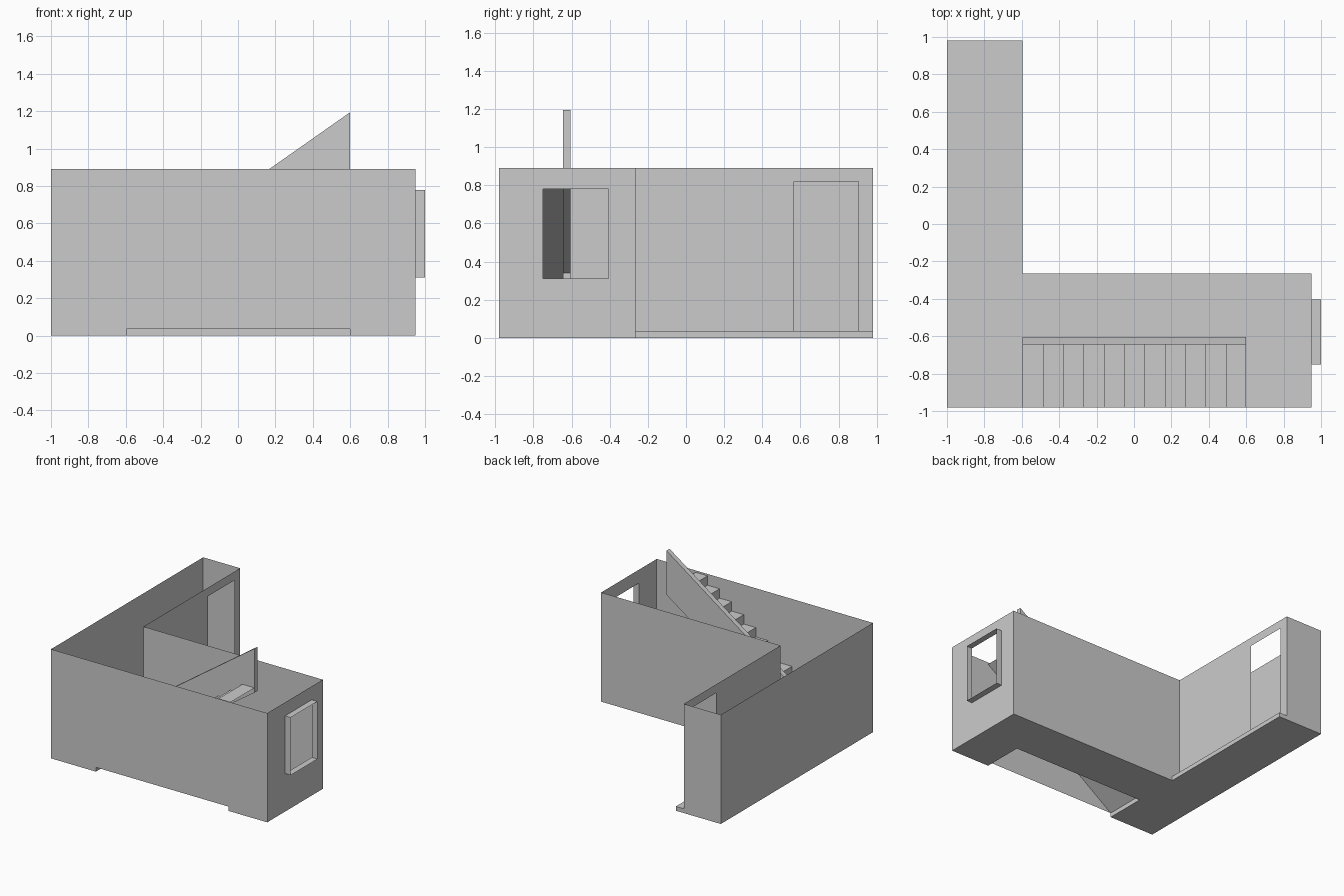
import bpy

if "Cube" in bpy.data.objects:
    bpy.data.objects.remove(bpy.data.objects["Cube"])

FLOOR, TOP = 0.035, 0.89
XL, XR, XIN = -1.0, 0.95, -0.667      # left, right and inner hall wall planes
YF, YB, YIN = -0.98, 0.98, -0.265     # front, far end and inner room wall planes


def make(name, verts, faces):
    me = bpy.data.meshes.new(name)
    me.from_pydata(verts, [], faces)
    me.update()
    ob = bpy.data.objects.new(name, me)
    bpy.context.collection.objects.link(ob)
    return ob


def prism(name, profile, a, b, axis):
    """Closed solid: a 2D profile extruded from a to b along 'y' or 'z'."""
    def place(p, d):
        return (p[0], d, p[1]) if axis == 'y' else (p[0], p[1], d)
    n = len(profile)
    verts = [place(p, d) for d in (a, b) for p in profile]
    faces = [tuple(range(n))[::-1], tuple(range(n, 2 * n))]
    faces += [(i, (i + 1) % n, (i + 1) % n + n, i + n) for i in range(n)]
    if axis == 'y':
        faces = [f[::-1] for f in faces]
    return make(name, verts, faces)


def wall(name, p, q):
    """Thin upright wall sheet between two plan points."""
    return make(name, [(*p, FLOOR), (*q, FLOOR), (*q, TOP), (*p, TOP)], [(0, 1, 2, 3)])


# Floor slab: L plan with the stairwell cut in at the front
prism("floor_slab", [(XL, YF), (-0.595, YF), (-0.595, -0.645), (0.6, -0.645),
                     (0.6, YF), (XR, YF), (XR, YIN), (-0.595, YIN),
                     (-0.595, YB), (XL, YB)], 0, FLOOR, 'z')

# Plain walls
wall("front_wall", (XL, YF), (XR, YF))
wall("room_back_wall", (XR, YIN), (XIN, YIN))
wall("hall_end_wall", (XIN, YB), (XL, YB))
wall("left_wall", (XL, YB), (XL, YF))

# Hall wall with a doorway reaching the floor
outline = [(YIN, FLOOR), (0.565, FLOOR), (0.565, 0.82), (0.905, 0.82),
           (0.905, FLOOR), (YB, FLOOR), (YB, TOP), (YIN, TOP)]
make("doorway_wall", [(XIN, y, z) for y, z in outline],
     [(0, 1, 2, 7), (7, 2, 3, 6), (3, 4, 5, 6)])

# Right wall with window opening, and its projecting surround
outer = [(YF, FLOOR), (YIN, FLOOR), (YIN, TOP), (YF, TOP)]
inner = [(-0.75, 0.31), (-0.405, 0.31), (-0.405, 0.78), (-0.75, 0.78)]
ring = [(i, (i + 1) % 4, (i + 1) % 4 + 4, i + 4) for i in range(4)]
make("window_wall", [(XR, y, z) for y, z in outer + inner], ring)
make("window_surround",
     [(x, y, z) for x in (XR, 1.0) for y, z in inner], ring)

# Staircase: eleven wedge steps with a straight sloping underside
N, X0, X1 = 11, -0.595, 0.6
run, rise = (X1 - X0) / N, (0.875 - FLOOR) / N
for i in range(N):
    x, z = X0 + i * run, FLOOR + i * rise
    prism(f"step_{i + 1}", [(x, z), (x + run, z + rise), (x, z + rise)],
          YF, -0.645, 'y')

# Solid sloping banister, resting on the floor at its lower end
prism("banister", [(X0, FLOOR), (-0.114, FLOOR), (-0.114, 0.34), (X1, 0.835),
                   (X1, 1.195), (X0, 0.355)], -0.645, -0.605, 'y')
